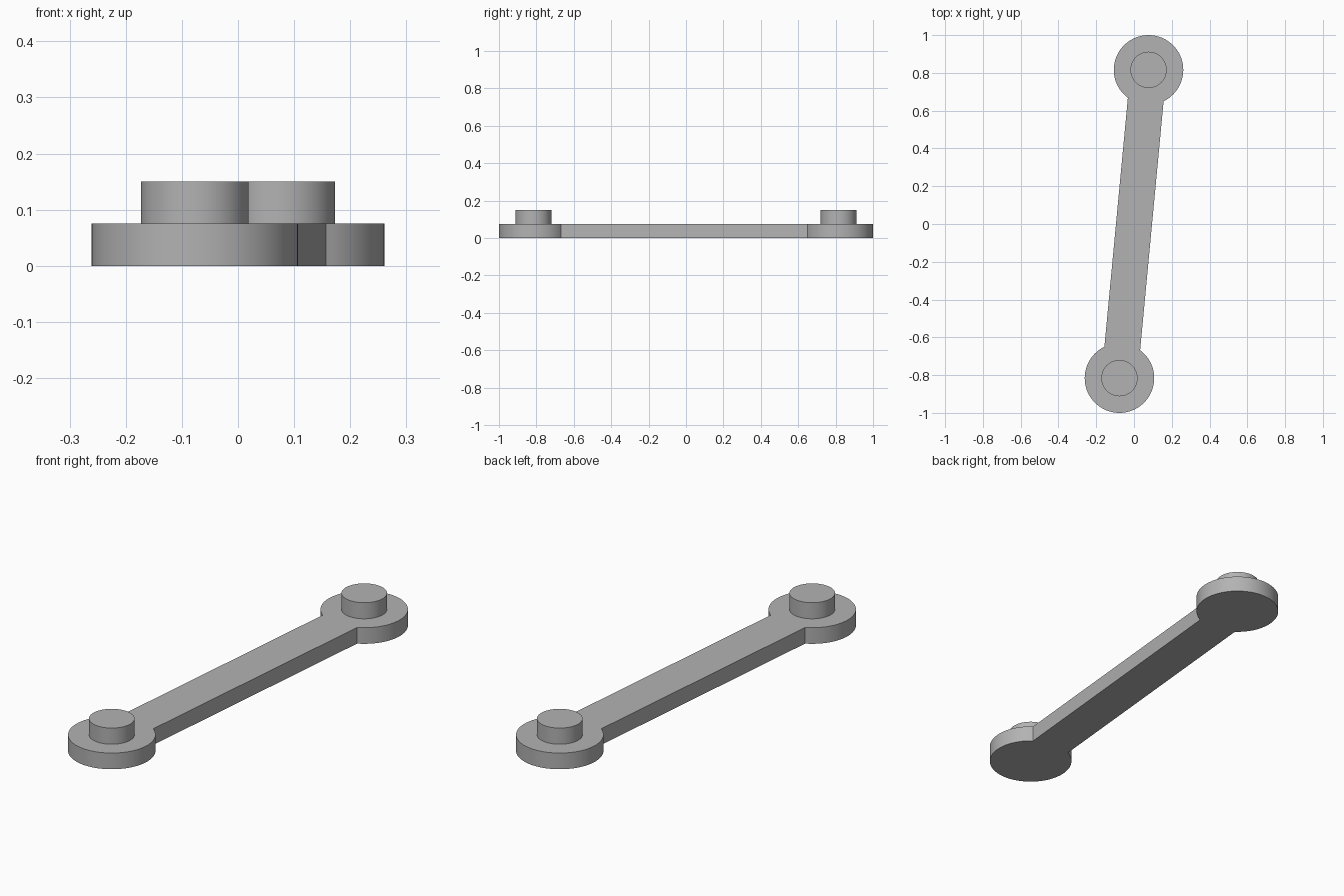
import bpy
import bmesh
from math import asin, atan2, cos, pi, radians, sin
from mathutils import Vector

cube = bpy.data.objects.get("Cube")
if cube:
    bpy.data.objects.remove(cube, do_unlink=True)

PIVOT = Vector((0.077, 0.816, 0))   # centre of the rear eye; the front eye is opposite
EYE_RADIUS = 0.184
PIN_RADIUS = 0.096
BAR_HALF_WIDTH = 0.095
PLATE_TOP = 0.075
PIN_TOP = 0.15
ARC_STEPS = 56

grey = bpy.data.materials.new("plain grey")
grey.use_nodes = True
colour = (0.45, 0.45, 0.45, 1)
grey.diffuse_color = colour
grey.node_tree.nodes["Principled BSDF"].inputs["Base Color"].default_value = colour


def extruded(name, outline, bottom, top):
    """Solid prism over a counter-clockwise outline."""
    bm = bmesh.new()
    face = bm.faces.new([bm.verts.new((p.x, p.y, bottom)) for p in outline])
    result = bmesh.ops.extrude_face_region(bm, geom=[face], use_keep_orig=True)
    raised = [v for v in result["geom"] if isinstance(v, bmesh.types.BMVert)]
    bmesh.ops.translate(bm, verts=raised, vec=(0, 0, top - bottom))
    bmesh.ops.recalc_face_normals(bm, faces=bm.faces)
    mesh = bpy.data.meshes.new(name)
    bm.to_mesh(mesh)
    bm.free()
    mesh.materials.append(grey)
    obj = bpy.data.objects.new(name, mesh)
    bpy.context.collection.objects.link(obj)
    bpy.ops.object.select_all(action="DESELECT")
    obj.select_set(True)
    bpy.context.view_layer.objects.active = obj
    bpy.ops.object.shade_smooth_by_angle(angle=radians(25))
    return obj


def arc(centre, radius, start, sweep, count):
    angles = [start + sweep * i / count for i in range(count + 1)]
    return [centre + Vector((cos(a), sin(a), 0)) * radius for a in angles]


# Link plate: two round eyes joined by a straight bar, as one outline
heading = atan2(PIVOT.y, PIVOT.x)
notch = asin(BAR_HALF_WIDTH / EYE_RADIUS)
outline = []
for centre, direction in ((PIVOT, heading), (-PIVOT, heading + pi)):
    outline += arc(centre, EYE_RADIUS, direction - pi + notch, 2 * (pi - notch), ARC_STEPS)
extruded("link_plate", outline, 0, PLATE_TOP)

# Round pins standing on the eyes
for name, centre in (("rear_pin", PIVOT), ("front_pin", -PIVOT)):
    circle = arc(centre, PIN_RADIUS, 0, 2 * pi, ARC_STEPS)[:-1]
    extruded(name, circle, PLATE_TOP - 0.005, PIN_TOP)
